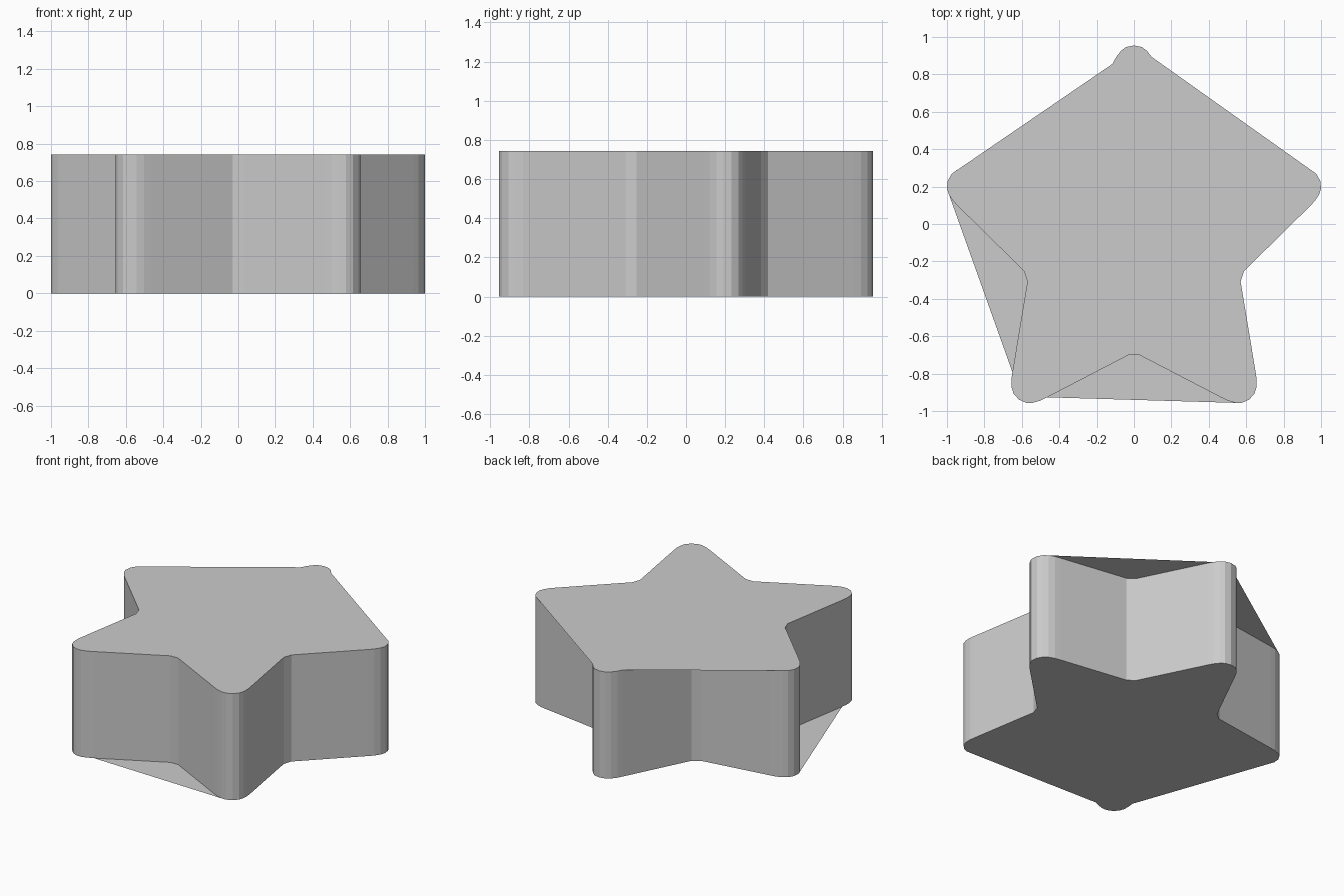
import bpy, bmesh, math

if "Cube" in bpy.data.objects:
    bpy.data.objects.remove(bpy.data.objects["Cube"])

HEIGHT = 0.743
CENTRE_Y = -0.092

# Half of one rounded star tip: (distance along arm, half width)
half_tip = [(0.948, 0.115), (0.985, 0.095), (1.018, 0.069), (1.038, 0.042)]
tip = half_tip + [(1.047, 0.0)] + [(r, -t) for r, t in reversed(half_tip)]
PER_ARM = len(tip) + 2


def local_to_xy(angle, r, t):
    c, s = math.cos(angle), math.sin(angle)
    return r * c - t * s, r * s + t * c + CENTRE_Y


# Star outline, clockwise from the back tip: each tip, then its blunt notch
outline = []
for k in range(5):
    a = math.radians(90 - 72 * k)
    outline += [local_to_xy(a, r, t) for r, t in tip]
    outline += [local_to_xy(a - math.radians(36), 0.609, t) for t in (0.03, -0.03)]
n = len(outline)

bm = bmesh.new()
low = [bm.verts.new((x, y, 0)) for x, y in outline]
high = [bm.verts.new((x, y, HEIGHT)) for x, y in outline]

# Side walls
for i in range(n):
    j = (i + 1) % n
    bm.faces.new((low[i], high[i], high[j], low[j]))


def cap(ring, bridges):
    """Cap whose straight edges bridge some of the notches."""
    skipped = set()
    for (arm_a, i), (arm_b, j) in bridges:
        p = (arm_a * PER_ARM + i + 1) % n
        while p != arm_b * PER_ARM + j:
            skipped.add(p)
            p = (p + 1) % n
    return bm.faces.new([v for i, v in enumerate(ring) if i not in skipped])


# Top spans the two back notches, bottom spans the left and front notches
top = cap(high, [((0, 7), (1, 3)), ((4, 5), (0, 0))])
bottom = cap(low, [((2, 6), (3, 0)), ((3, 8), (4, 3))])
top.normal_update()
bottom.normal_update()
if top.normal.z < 0:
    top.normal_flip()
if bottom.normal.z > 0:
    bottom.normal_flip()

mesh = bpy.data.meshes.new("star_block")
bm.to_mesh(mesh)
bm.free()
star = bpy.data.objects.new("star_block", mesh)
bpy.context.collection.objects.link(star)
